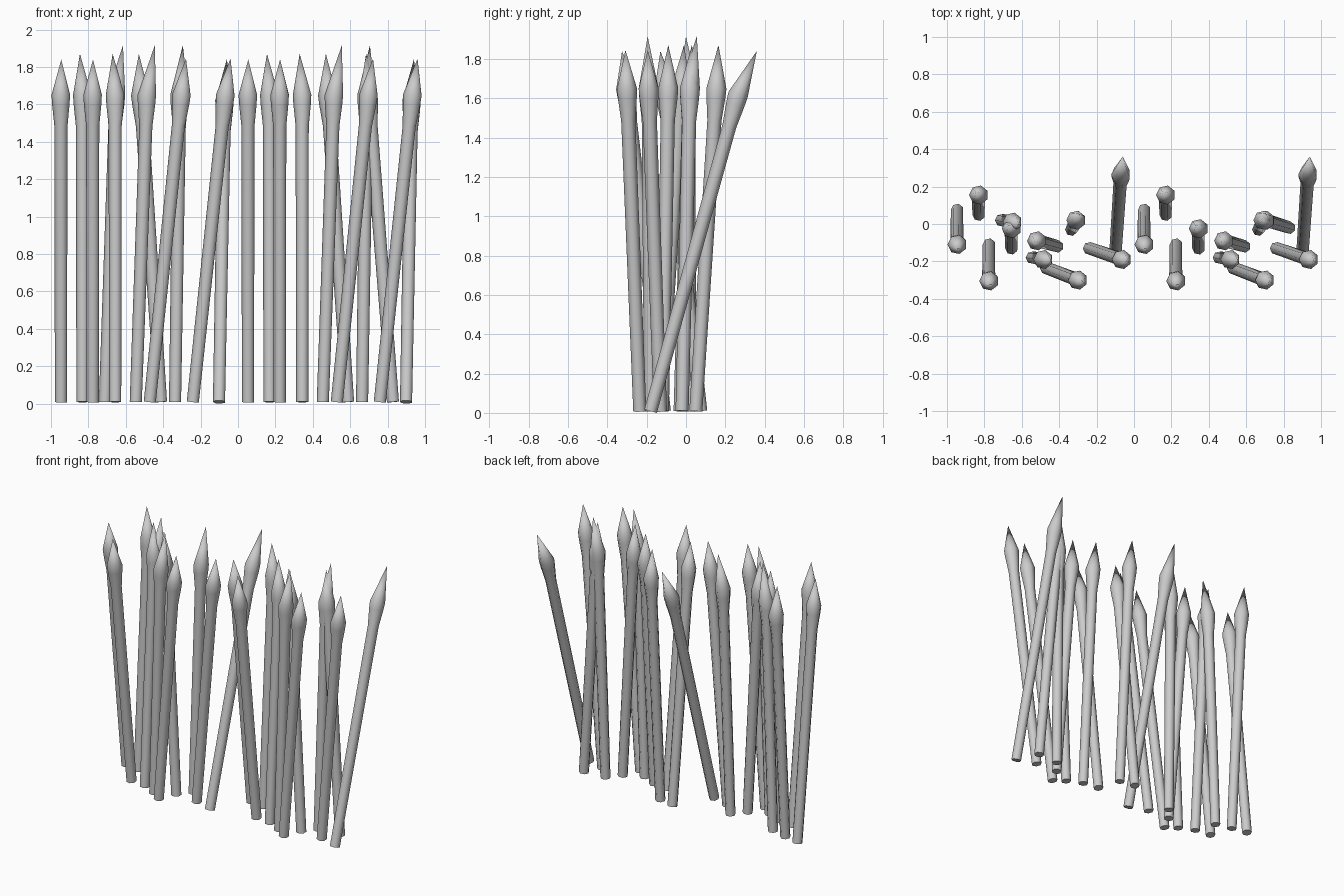
import bpy, bmesh, math
from mathutils import Vector

if "Cube" in bpy.data.objects:
    bpy.data.objects.remove(bpy.data.objects["Cube"])

SIDES = 7

# each stake: base (x, y), widest point of head (x, y), tip (x, y, z)
SHARED = [
    ((-.945, .075), (-.945, -.11), (-.945, -.13, 1.84)),
    ((-.83, .05), (-.83, .155), (-.845, .165, 1.87)),
    ((-.775, -.11), (-.775, -.305), (-.775, -.325, 1.84)),
    ((-.655, -.13), (-.655, -.025), (-.67, -.01, 1.87)),
    ((-.41, -.12), (-.52, -.09), (-.53, -.09, 1.87)),
    ((-.545, -.18), (-.485, -.19), (-.445, -.195, 1.915)),
    ((-.47, -.235), (-.30, -.30), (-.278, -.308, 1.845)),
    ((-.335, -.03), (-.31, .02), (-.295, .055, 1.915)),
    ((-.24, -.13), (-.065, -.19), (-.04, -.195, 1.845)),
    ((-.10, -.18), (-.07, .265), (-.06, .36, 1.84)),
]
LEFT_ONLY = ((-.71, .02), (-.65, .01), (-.615, 0.0, 1.915))
RIGHT_ONLY = ((-.17, -.02), (-.30, .02), (-.315, .03, 1.87))


def stake(name, base, head, tip, dx):
    """Shaft swelling into a pointed head, lofted through rings."""
    off = Vector((dx, 0, 0))
    b = Vector((*base, 0.009)) + off
    h = Vector((*head, 1.62 if tip[1] > .3 else 1.65)) + off
    t = Vector(tip) + off
    axis = (h - b).normalized()
    u = axis.cross(Vector((0, 1, 0))).normalized()
    v = axis.cross(u)
    bm = bmesh.new()
    rings = []
    for f, r in ((0, .034), (.9, .037), (.97, .049), (1, .052)):
        c = b.lerp(h, f)
        rings.append([bm.verts.new(c + r * (math.cos(a) * u + math.sin(a) * v))
                      for a in (2 * math.pi * i / SIDES for i in range(SIDES))])
    apex = bm.verts.new(t)
    bm.faces.new(rings[0])
    for i in range(SIDES):
        j = (i + 1) % SIDES
        for lo, hi in zip(rings, rings[1:]):
            bm.faces.new((lo[i], lo[j], hi[j], hi[i]))
        bm.faces.new((rings[-1][i], rings[-1][j], apex))
    bmesh.ops.recalc_face_normals(bm, faces=bm.faces[:])
    me = bpy.data.meshes.new(name)
    bm.to_mesh(me)
    bm.free()
    ob = bpy.data.objects.new(name, me)
    bpy.context.collection.objects.link(ob)
    bpy.context.view_layer.objects.active = ob
    ob.select_set(True)


# two fence sections, one unit apart
for side, dx, extra in (("left", 0, LEFT_ONLY), ("right", 1, RIGHT_ONLY)):
    for n, s in enumerate(SHARED + [extra], 1):
        stake(f"{side}_stake_{n}", *s, dx)

bpy.ops.object.shade_smooth_by_angle(angle=math.radians(55))
